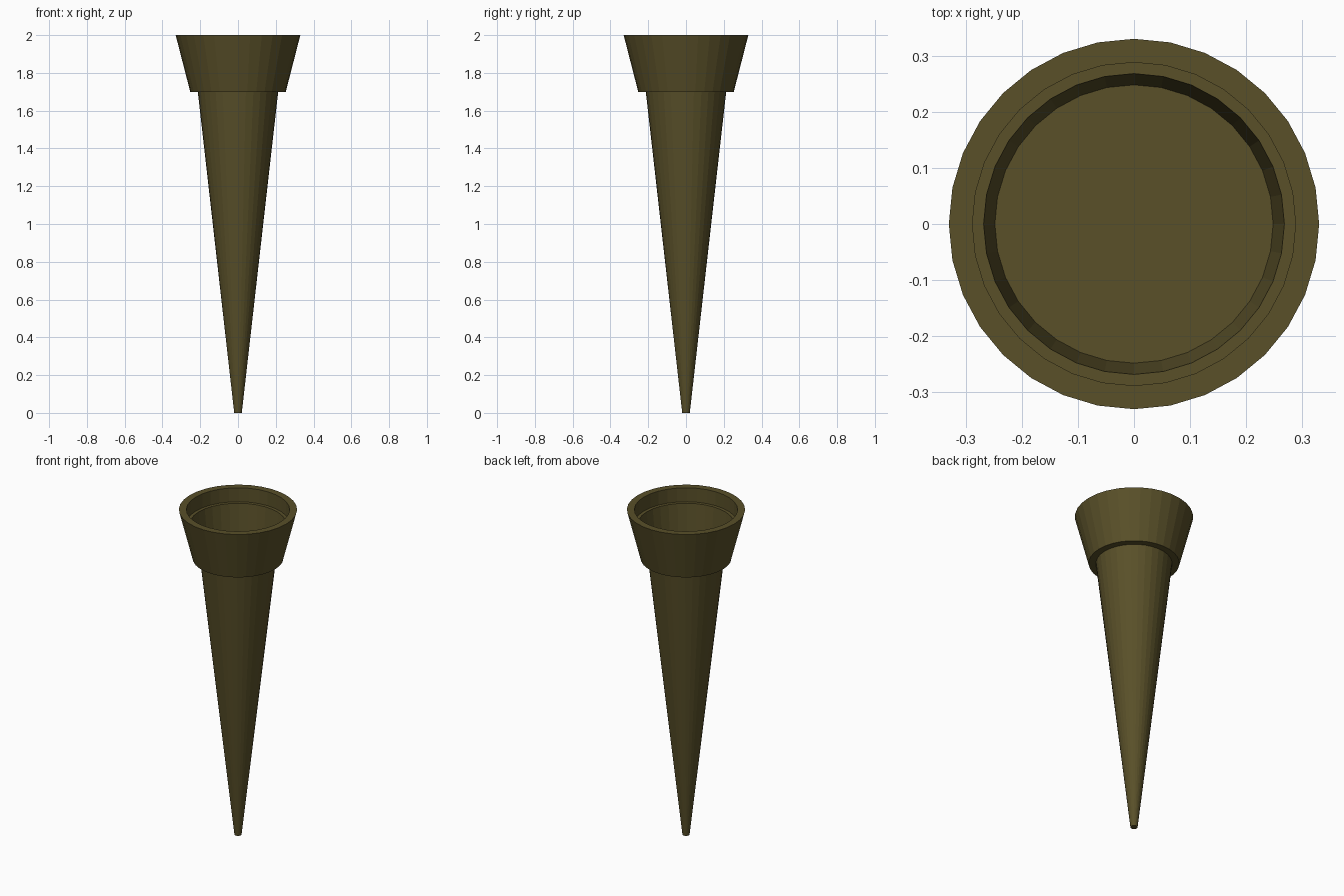
import bpy, bmesh, math

if "Cube" in bpy.data.objects:
    bpy.data.objects.remove(bpy.data.objects["Cube"])

SIDES = 32

mat = bpy.data.materials.new("olive_brown")
mat.diffuse_color = (0.10, 0.08, 0.022, 1.0)
mat.use_nodes = True
mat.node_tree.nodes["Principled BSDF"].inputs["Base Color"].default_value = mat.diffuse_color


def lathe(name, profile):
    """Revolve (radius, z) points into a closed, flat-shaded solid."""
    bm = bmesh.new()
    rings = []
    for r, z in profile:
        rings.append([bm.verts.new((r * math.cos(a), r * math.sin(a), z))
                      for a in (2 * math.pi * i / SIDES for i in range(SIDES))])
    for low, high in zip(rings, rings[1:]):
        for i in range(SIDES):
            j = (i + 1) % SIDES
            bm.faces.new((low[i], low[j], high[j], high[i]))
    bm.faces.new(rings[0][::-1])
    bm.faces.new(rings[-1])
    bmesh.ops.recalc_face_normals(bm, faces=bm.faces)
    mesh = bpy.data.meshes.new(name)
    bm.to_mesh(mesh)
    bm.free()
    mesh.materials.append(mat)
    obj = bpy.data.objects.new(name, mesh)
    bpy.context.collection.objects.link(obj)
    return obj


# Long tapering spike, its top hidden in the cup floor
lathe("cone_shaft", [(0.02, 0.0), (0.214, 1.71)])

# Flared cup: outer wall, flat rim, inner ledge, tapered recess and floor
lathe("flared_cup", [(0.253, 1.70), (0.33, 2.0), (0.288, 2.0),
                     (0.288, 1.914), (0.268, 1.914), (0.248, 1.72)])
